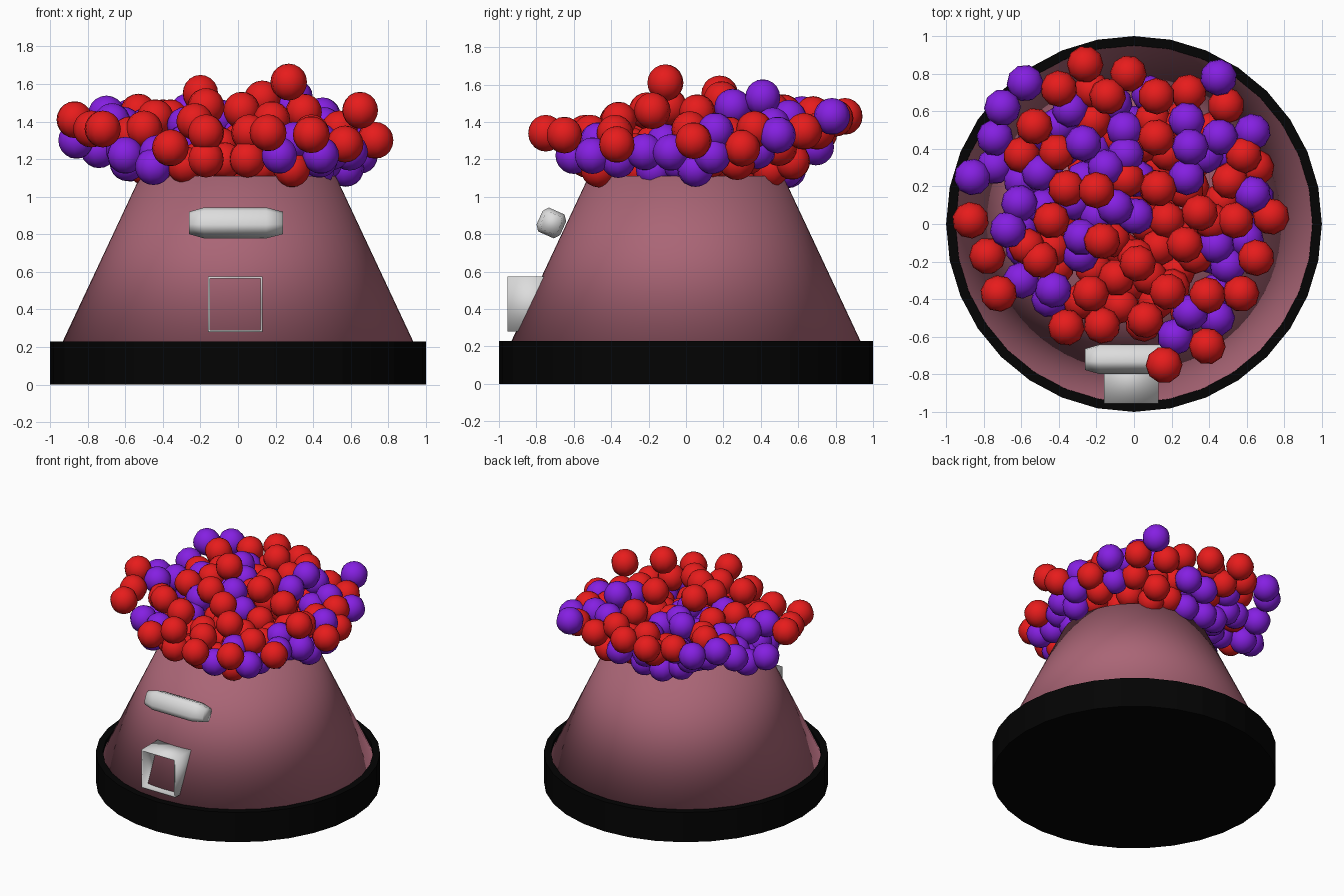
import bpy, bmesh, math, random
from mathutils import Vector, Matrix

if "Cube" in bpy.data.objects:
    bpy.data.objects.remove(bpy.data.objects["Cube"])

random.seed(4)


def material(name, rgb):
    m = bpy.data.materials.new(name)
    m.diffuse_color = (*rgb, 1)
    m.use_nodes = True
    m.node_tree.nodes["Principled BSDF"].inputs["Base Color"].default_value = m.diffuse_color
    return m


BLACK = material("black", (0.001, 0.001, 0.001))
PINK = material("dusty pink", (0.40, 0.13, 0.18))
GREY = material("light grey", (0.72, 0.72, 0.72))
RED = material("red", (0.83, 0.012, 0.012))
PURPLE = material("purple", (0.235, 0.014, 0.76))


def finish(bm, name, mat, smooth=None):
    mesh = bpy.data.meshes.new(name)
    bmesh.ops.recalc_face_normals(bm, faces=bm.faces[:])
    bm.to_mesh(mesh)
    bm.free()
    ob = bpy.data.objects.new(name, mesh)
    bpy.context.collection.objects.link(ob)
    mesh.materials.append(mat)
    if smooth:
        bpy.ops.object.select_all(action='DESELECT')
        ob.select_set(True)
        bpy.context.view_layer.objects.active = ob
        bpy.ops.object.shade_smooth_by_angle(angle=math.radians(smooth))
    return ob


def lathe(name, profile, mat, n=32, smooth=None):
    bm = bmesh.new()
    rings = [[bm.verts.new((r * math.cos(2 * math.pi * i / n),
                            r * math.sin(2 * math.pi * i / n), z))
              for i in range(n)] for r, z in profile]
    for a, b in zip(rings, rings[1:]):
        for i in range(n):
            j = (i + 1) % n
            bm.faces.new((a[i], a[j], b[j], b[i]))
    bm.faces.new(rings[0])
    bm.faces.new(rings[-1])
    return finish(bm, name, mat, smooth)


# Base cup and tapered body (body is shaded softly across its end caps)
lathe("base", [(1, 0), (1, 0.23), (0.95, 0.23), (0.95, 0.19)], BLACK)
lathe("body", [(0.949, 0.195), (0.52, 1.11)], PINK, 64, 180)

# Handle: a tilted bar with tapered ends
bm = bmesh.new()
sections = []
for x, s in [(-0.25, 0.72), (-0.17, 1), (0.16, 1), (0.25, 0.72)]:
    ring = []
    for y, z in [(-.06, -.04), (-.04, -.07), (.04, -.07), (.06, -.04),
                 (.06, .04), (.04, .07), (-.04, .07), (-.06, .04)]:
        ring.append(bm.verts.new((x, y * s, z * s)))
    sections.append(ring)
for a, b in zip(sections, sections[1:]):
    for i in range(8):
        j = (i + 1) % 8
        bm.faces.new((a[i], a[j], b[j], b[i]))
bm.faces.new(sections[0])
bm.faces.new(sections[-1])
bm.transform(Matrix.Translation((-0.01, -0.72, 0.86)) @ Matrix.Rotation(-0.42, 4, 'X')
             @ Matrix.Diagonal((1, 1.15, 1, 1)))
finish(bm, "handle", GREY, 180)

# Chute: an open square tube
bm = bmesh.new()
loops = []
for y, t in [(-0.70, 0), (-0.955, 0), (-0.955, 0.01), (-0.70, 0.01)]:
    x0, x1, z0, z1 = -0.16 + t, 0.13 - t, 0.28 + t, 0.575 - t
    loops.append([bm.verts.new((x, y, z))
                  for x, z in [(x0, z0), (x1, z0), (x1, z1), (x0, z1)]])
for a, b in zip(loops, loops[1:] + loops[:1]):
    for i in range(4):
        j = (i + 1) % 4
        bm.faces.new((a[i], a[j], b[j], b[i]))
finish(bm, "chute", GREY, 180)

# Balls on the outside of the pile
reds = [(-.87, .02, 1.41), (-.72, -.37, 1.36), (-.78, -.17, 1.36), (.27, -.11, 1.61),
        (-.2, .18, 1.55), (.65, -.18, 1.46), (.73, .04, 1.3), (.65, .3, 1.26),
        (-.26, .85, 1.43), (.16, -.75, 1.34), (.39, -.65, 1.33), (.57, -.37, 1.28),
        (-.36, -.55, 1.26), (-.17, -.54, 1.34), (.06, -.51, 1.34), (-.5, -.19, 1.36),
        (-.23, -.37, 1.4), (.02, -.21, 1.46), (-.57, -.12, 1.33), (-.44, .02, 1.42),
        (-.17, -.09, 1.48), (.35, .06, 1.45), (-.36, .19, 1.42), (-.53, .52, 1.45),
        (-.4, .72, 1.42), (-.03, .8, 1.42), (-.14, .68, 1.44), (.12, .68, 1.44),
        (.49, .63, 1.35), (.12, .46, 1.46), (.13, .19, 1.52), (.54, .02, 1.36),
        (.18, -.36, 1.41), (.39, -.38, 1.34), (-.17, -.53, 1.2), (.05, -.53, 1.2),
        (-.41, .38, 1.4), (.29, .7, 1.35), (.51, .23, 1.33)]
purples = [(-.58, .75, 1.42), (-.7, .62, 1.44), (-.74, .46, 1.34), (-.86, .25, 1.3),
           (-.67, -.03, 1.4), (-.61, .11, 1.38), (-.74, .31, 1.25), (-.27, .43, 1.45),
           (-.15, .3, 1.42), (-.1, .09, 1.42), (-.28, -.07, 1.38), (-.43, -.35, 1.23),
           (-.6, -.3, 1.22), (.28, .55, 1.42), (.65, .14, 1.22), (.5, -.22, 1.24),
           (.3, -.47, 1.3), (.45, .78, 1.43), (.3, .41, 1.53), (.28, .25, 1.48),
           (.63, .49, 1.33), (.22, -.6, 1.22), (.44, -.5, 1.22), (-.45, -.4, 1.16)]

# Balls filling the bowl-shaped underside of the pile
placed = [Vector(p) for p in reds + purples]
for _ in range(12000):
    a = random.uniform(0, 2 * math.pi)
    r = math.sqrt(random.uniform(0, 1)) * (0.67 + 0.08 * math.sin(a))
    x, y = r * math.cos(a), r * math.sin(a)
    low = 1.14 + 0.9 * max(0, r - 0.58)
    high = max(low + 0.03, min(1.38, 1.33 + 0.2 * y))
    p = Vector((x, y, random.uniform(low, high)))
    if all((p - q).length > 0.13 for q in placed):
        placed.append(p)
        chance = 0.85 if x < 0.05 and y > 0 else (0.1 if abs(x) < 0.3 else 0.45)
        (purples if random.random() < chance else reds).append(tuple(p))


def balls(name, points, mat):
    bm = bmesh.new()
    for p in points:
        bmesh.ops.create_uvsphere(bm, u_segments=10, v_segments=10, radius=0.098,
                                  matrix=Matrix.Translation(p) @ Matrix.Rotation(random.random(), 4, 'Z'))
    finish(bm, name, mat, 60)


balls("red_balls", reds, RED)
balls("purple_balls", purples, PURPLE)
